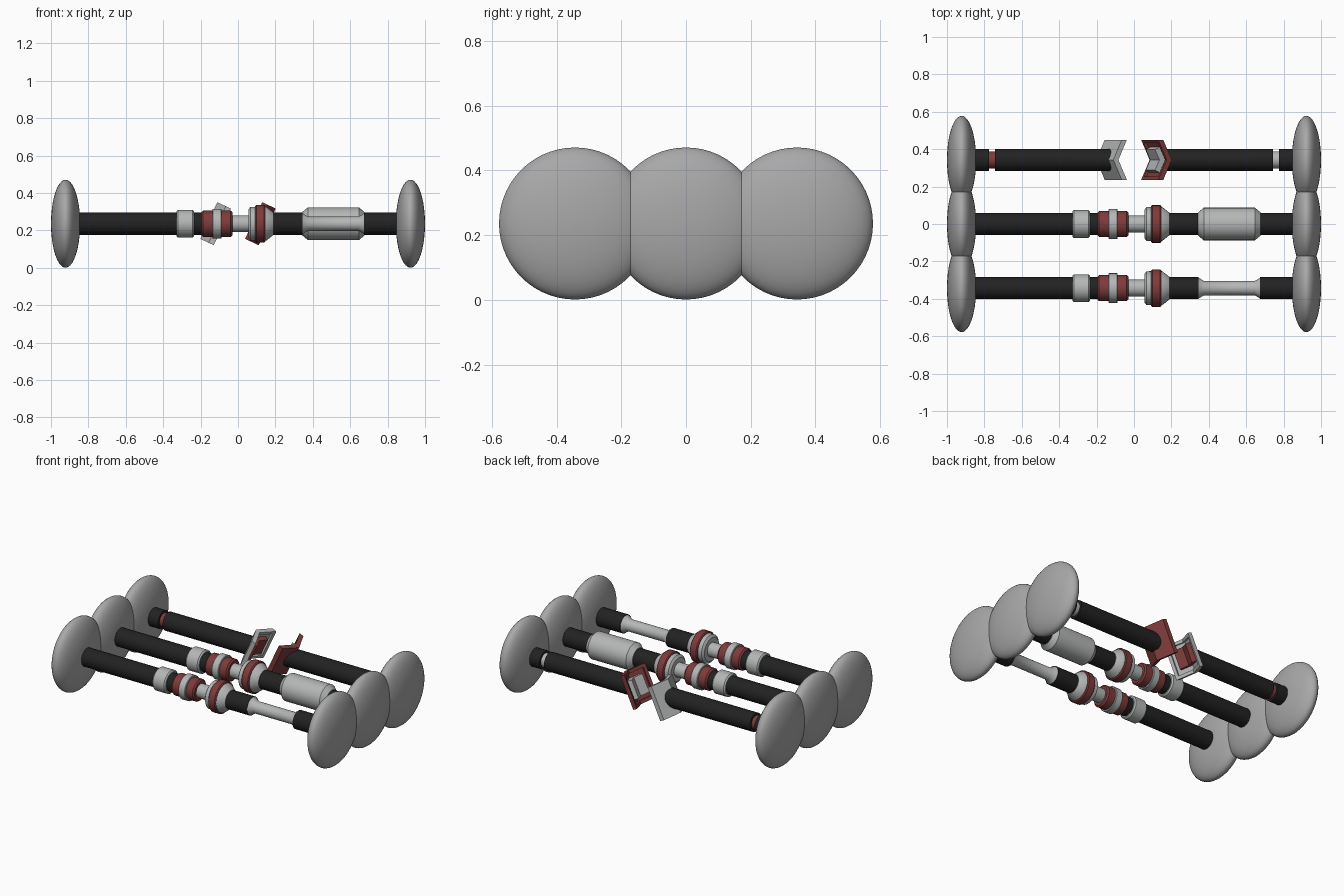
import bpy, bmesh
from math import pi, cos, sin, tan, radians
from mathutils import Vector

if "Cube" in bpy.data.objects:
    bpy.data.objects.remove(bpy.data.objects["Cube"])

ZC = 0.236          # height of every rod axis
GAP = 0.343         # spacing between rods
TILT = radians(25)  # lean of the split ends
SLOPE = 0.05 / 0.107


def material(name, r, g, b):
    m = bpy.data.materials.new(name)
    m.diffuse_color = (r, g, b, 1)
    m.use_nodes = True
    m.node_tree.nodes["Principled BSDF"].inputs["Base Color"].default_value = m.diffuse_color
    return m


STEEL = material("light_steel", 0.46, 0.47, 0.47)
PLATE = material("disc_grey", 0.39, 0.39, 0.395)
RED = material("dull_red", 0.21, 0.043, 0.043)
BLACK = material("grip_black", 0.016, 0.016, 0.016)


def finish(bm, name, mats, loc, rot_y=0.0, sharp=32):
    """Shade smooth with sharp creases and add the object to the scene."""
    bmesh.ops.recalc_face_normals(bm, faces=bm.faces)
    for f in bm.faces:
        f.smooth = True
    for e in bm.edges:
        e.smooth = len(e.link_faces) == 2 and e.calc_face_angle(0) < radians(sharp)
    me = bpy.data.meshes.new(name)
    bm.to_mesh(me)
    bm.free()
    for m in mats:
        me.materials.append(m)
    ob = bpy.data.objects.new(name, me)
    bpy.context.collection.objects.link(ob)
    ob.location = loc
    ob.rotation_euler.y = rot_y
    return ob


def lathe(name, profile, mat, y, rot_y=0.0, sides=32, mitre=False):
    """Spin an (x, radius) profile round the x axis; mitre skews the last ring."""
    bm = bmesh.new()
    rings = []
    for x, r in profile:
        rings.append([bm.verts.new((x, r * cos(2 * pi * i / sides), r * sin(2 * pi * i / sides)))
                      for i in range(sides)])
    for a, b in zip(rings, rings[1:]):
        for i in range(sides):
            j = (i + 1) % sides
            bm.faces.new((a[i], a[j], b[j], b[i]))
    bm.faces.new(rings[0])
    if mitre:
        for v in rings[-1]:
            v.co.x += v.co.z * tan(TILT) + abs(v.co.y) * SLOPE
    else:
        bm.faces.new(rings[-1])
    return finish(bm, name, [mat], (0, y, ZC), rot_y)


def bar(x0, x1, r, c=0.0):
    """Cylinder profile, optionally chamfered at both ends."""
    if not c:
        return [(x0, r), (x1, r)]
    return [(x0, r - c), (x0 + c, r), (x1 - c, r), (x1, r - c)]


def end_disc(name, y, rot_y):
    """Lens-shaped end disc, flattened where the rod enters."""
    a0 = math_start = 0.33
    prof = []
    n = 22
    for i in range(n + 1):
        a = a0 + (pi - 0.004 - a0) * i / n
        prof.append((-0.922 + 0.078 * cos(a), 0.235 * sin(a)))
    lathe(name, prof, PLATE, y, rot_y, sides=56)


def split_half(tag, rot_y, body, inner):
    """Half of the split rod: grip, thin ring, folded end plate with inner pad."""
    lathe(tag + "_grip_end", bar(-0.86, -0.775, 0.059), BLACK, GAP, rot_y)
    lathe(tag + "_grip_ring", bar(-0.78, -0.738, 0.045), inner, GAP, rot_y)
    lathe(tag + "_grip", bar(-0.743, -0.15, 0.059), BLACK, GAP, rot_y, mitre=True)

    # folded plate: V section opening away from the grip
    bm = bmesh.new()
    w, h, t, d = 0.107, 0.108, 0.03, 0.05
    v = {}
    for iy, y in enumerate((-w, 0, w)):
        for s in (0, 1):
            for iz, z in enumerate((-h, h)):
                x = -0.04 + abs(y) / w * d + s * t
                v[iy, s, iz] = bm.verts.new((x, y, z))
    mouth = []
    for i in (0, 1):
        for s in (0, 1):
            f = bm.faces.new((v[i, s, 0], v[i + 1, s, 0], v[i + 1, s, 1], v[i, s, 1]))
            if s:
                mouth.append(f)
        for k in (0, 1):
            bm.faces.new((v[i, 0, k], v[i + 1, 0, k], v[i + 1, 1, k], v[i, 1, k]))
    for i in (0, 2):
        bm.faces.new((v[i, 0, 0], v[i, 1, 0], v[i, 1, 1], v[i, 0, 1]))
    bmesh.ops.recalc_face_normals(bm, faces=bm.faces)
    # recessed panel with a raised pad of the other colour
    bmesh.ops.inset_region(bm, faces=mouth, thickness=0.02, depth=0, use_even_offset=True)
    bmesh.ops.inset_region(bm, faces=mouth, thickness=0.002, depth=-0.012, use_even_offset=True)
    bmesh.ops.inset_region(bm, faces=mouth, thickness=0.026, depth=0, use_even_offset=True)
    r = bmesh.ops.inset_region(bm, faces=mouth, thickness=0.001, depth=0.03, use_even_offset=True)
    for f in mouth + r["faces"]:
        f.material_index = 1
    sx = -1 if rot_y == 0 else 1
    finish(bm, tag + "_end_plate", [body, inner], (sx * 0.12, GAP, ZC), rot_y + TILT, sharp=15)


# end discs on all three rods
for row, y in (("front", -GAP), ("middle", 0.0), ("back", GAP)):
    for side, rot in (("left", 0.0), ("right", pi)):
        end_disc(f"{row}_{side}_disc", y, rot)

# front and middle rods share everything but the right-hand sleeve
for row, y in (("front", -GAP), ("middle", 0.0)):
    parts = [
        ("left_grip", bar(-0.86, -0.19, 0.059), BLACK),
        ("collar", bar(-0.33, -0.235, 0.074, 0.008), STEEL),
        ("red_drum", bar(-0.195, -0.03, 0.07, 0.009), RED),
        ("drum_band", bar(-0.136, -0.087, 0.08, 0.003), STEEL),
        ("neck", bar(-0.035, 0.07, 0.045), STEEL),
        ("flare", [(0.055, 0.075), (0.066, 0.09), (0.14, 0.092), (0.152, 0.09), (0.19, 0.06)], STEEL),
        ("red_ring", bar(0.092, 0.146, 0.101, 0.006), RED),
        ("inner_grip", bar(0.185, 0.345, 0.059), BLACK),
        ("right_grip", bar(0.675, 0.86, 0.059), BLACK),
    ]
    if row == "front":
        parts.append(("slim_shaft", [(0.343, 0.057), (0.375, 0.038), (0.645, 0.038), (0.677, 0.057)], STEEL))
    else:
        parts.append(("sleeve", [(0.343, 0.062), (0.373, 0.087), (0.647, 0.087), (0.677, 0.062)], STEEL))
    for name, prof, mat in parts:
        lathe(f"{row}_{name}", prof, mat, y)

# back rod is split in two; the right half is the left turned over, colours swapped
split_half("back_left", 0.0, STEEL, RED)
split_half("back_right", pi, RED, STEEL)
